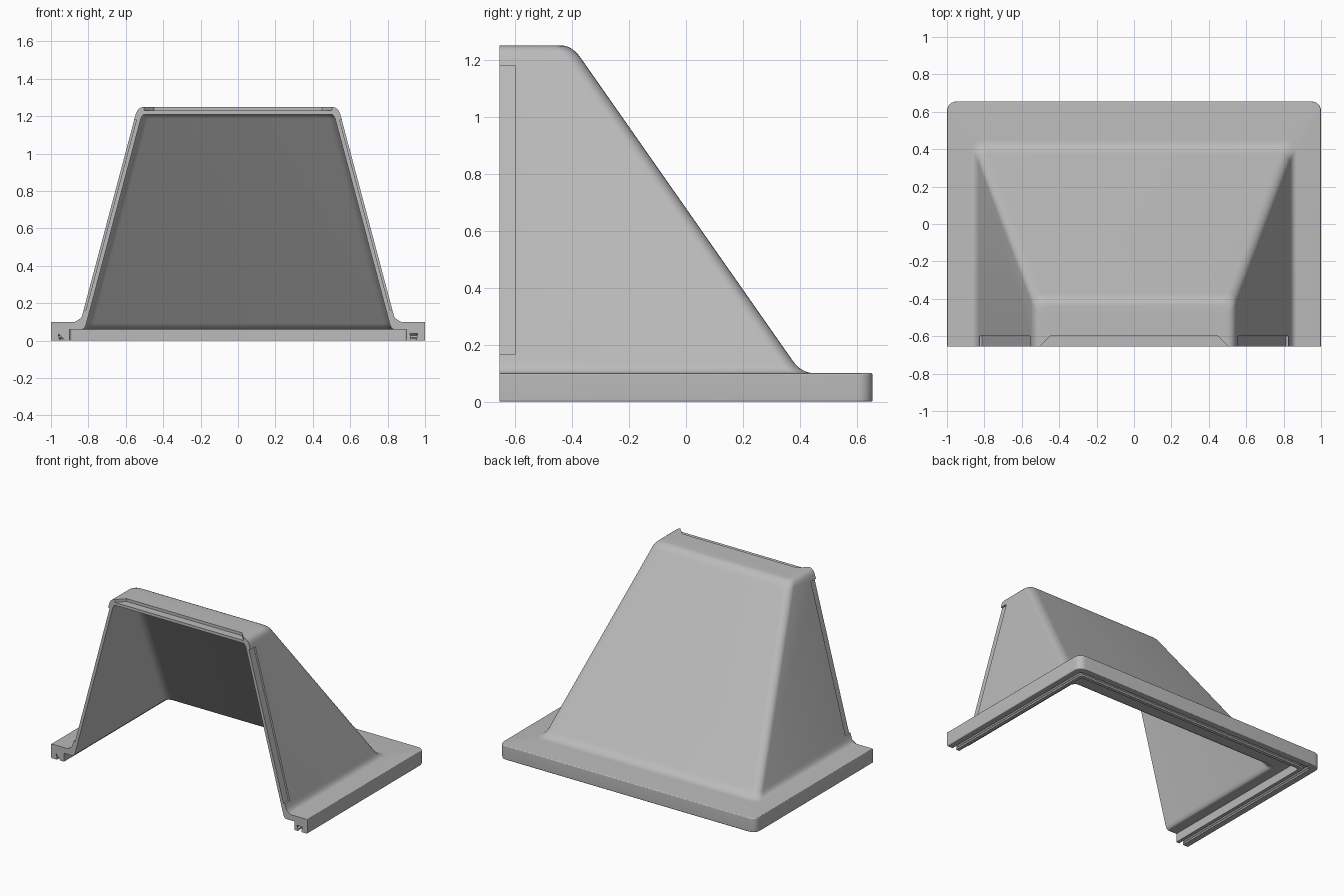
import bpy, bmesh, math
from mathutils import Vector

if "Cube" in bpy.data.objects:
    bpy.data.objects.remove(bpy.data.objects["Cube"], do_unlink=True)

FRONT = -0.655
grey = bpy.data.materials.new("light grey")
grey.use_nodes = True
colour = (0.5, 0.5, 0.5, 1)
grey.diffuse_color = colour
grey.node_tree.nodes["Principled BSDF"].inputs["Base Color"].default_value = colour


def make_object(name, bm):
    bmesh.ops.recalc_face_normals(bm, faces=bm.faces)
    mesh = bpy.data.meshes.new(name)
    bm.to_mesh(mesh)
    bm.free()
    mesh.materials.append(grey)
    ob = bpy.data.objects.new(name, mesh)
    bpy.context.collection.objects.link(ob)
    return ob


def wall(z, inset=0.0, r=0.05):
    """Station on the sloping hull wall: half width, back y, height, corner radius."""
    return (0.869 - 0.266 * z - inset, 0.475 - 0.7 * z - inset * 1.45, z, r)


def rim(t, z):
    """Station on the flange, t inward from its outer edge."""
    return (1 - t, 0.655 - t, z, max(0.05 - t / 2, 0.015))


def rounded(stations):
    """Round each (station, distance) corner with a short curve."""
    out = []
    for i, (p, d) in enumerate(stations):
        p = Vector(p)
        if d == 0:
            out.append(p)
            continue
        a = p + (Vector(stations[i - 1][0]) - p).normalized() * d
        b = p + (Vector(stations[i + 1][0]) - p).normalized() * d
        for k in range(7):
            t = k / 6
            out.append(a * (1 - t) ** 2 + p * 2 * t * (1 - t) + b * t * t)
    return out


def plan(s):
    """U-shaped outline, open towards the front."""
    hx, yb, z, r = s
    half = [(hx, FRONT)]
    for k in range(7):
        a = math.pi / 2 * k / 6
        half.append((hx - r + r * math.cos(a), yb - r + r * math.sin(a)))
    return [(x, y, z) for x, y in half] + [(-x, y, z) for x, y in reversed(half)]


# Wall section: outer roof, wall, flange, gasket groove, underside, inner wall, inner roof
groove = [(0.045, 0), (0.045, 0.012), (0.03, 0.016), (0.03, 0.028), (0.04, 0.038),
          (0.08, 0.038), (0.09, 0.028), (0.09, 0.016), (0.075, 0.012), (0.075, 0)]
section = [((0.44, -0.49, 1.25, 0.03), 0), (wall(1.25), 0.055), (wall(0.1), 0.055),
           (rim(0, 0.1), 0.008), (rim(0, 0), 0.008)]
section += [(rim(t, z), 0) for t, z in groove]
section += [(rim(0.1, 0), 0), (rim(0.1, 0.06), 0),
            (wall(0.06, 0.034, 0.04), 0.04), (wall(1.21, 0.034, 0.04), 0.03),
            ((0.44, -0.5, 1.21, 0.03), 0)]

bm = bmesh.new()
rings = [[bm.verts.new(c) for c in plan(s)] for s in rounded(section)]
for a, b in zip(rings, rings[1:]):
    for i in range(len(a) - 1):
        bm.faces.new((a[i], a[i + 1], b[i + 1], b[i]))
bm.faces.new(rings[0])
bm.faces.new(rings[-1])
# Flat arch-shaped front edge
arch = bm.faces.new([r[0] for r in rings] + [r[-1] for r in reversed(rings)])
bmesh.ops.triangulate(bm, faces=[arch])
hood = make_object("hood_shell", bm)


def prism(name, low, high):
    bm = bmesh.new()
    a = [bm.verts.new(c) for c in low]
    b = [bm.verts.new(c) for c in high]
    bm.faces.new(a)
    bm.faces.new(b)
    for i in range(len(a)):
        j = (i + 1) % len(a)
        bm.faces.new((a[i], a[j], b[j], b[i]))
    ob = make_object(name, bm)
    ob.hide_render = True
    return ob


def side_cutter(name, s):
    edge = []
    for z in (0.165, 1.18):
        x = wall(z, 0.012)[0]
        pair = [(s * x, z), (s * (x + 0.1), z)]
        edge += pair if z < 1 else pair[::-1]
    return prism(name, [(x, -0.75, z) for x, z in edge], [(x, -0.6, z) for x, z in edge])


# Shallow recesses along the front of the roof and both sides
outline = [(-0.555, -0.71), (0.555, -0.71), (0.45, -0.6), (-0.45, -0.6)]
cutters = [side_cutter("left_recess", 1), side_cutter("right_recess", -1),
           prism("roof_recess", [(x, y, 1.23) for x, y in outline],
                 [(x, y, 1.3) for x, y in outline])]

bpy.ops.object.select_all(action='DESELECT')
bpy.context.view_layer.objects.active = hood
hood.select_set(True)
for c in cutters:
    mod = hood.modifiers.new(c.name, 'BOOLEAN')
    mod.operation = 'DIFFERENCE'
    mod.solver = 'EXACT'
    mod.object = c
    bpy.ops.object.modifier_apply(modifier=mod.name)
    bpy.data.objects.remove(c, do_unlink=True)

bpy.ops.object.shade_smooth_by_angle(angle=math.radians(30))
